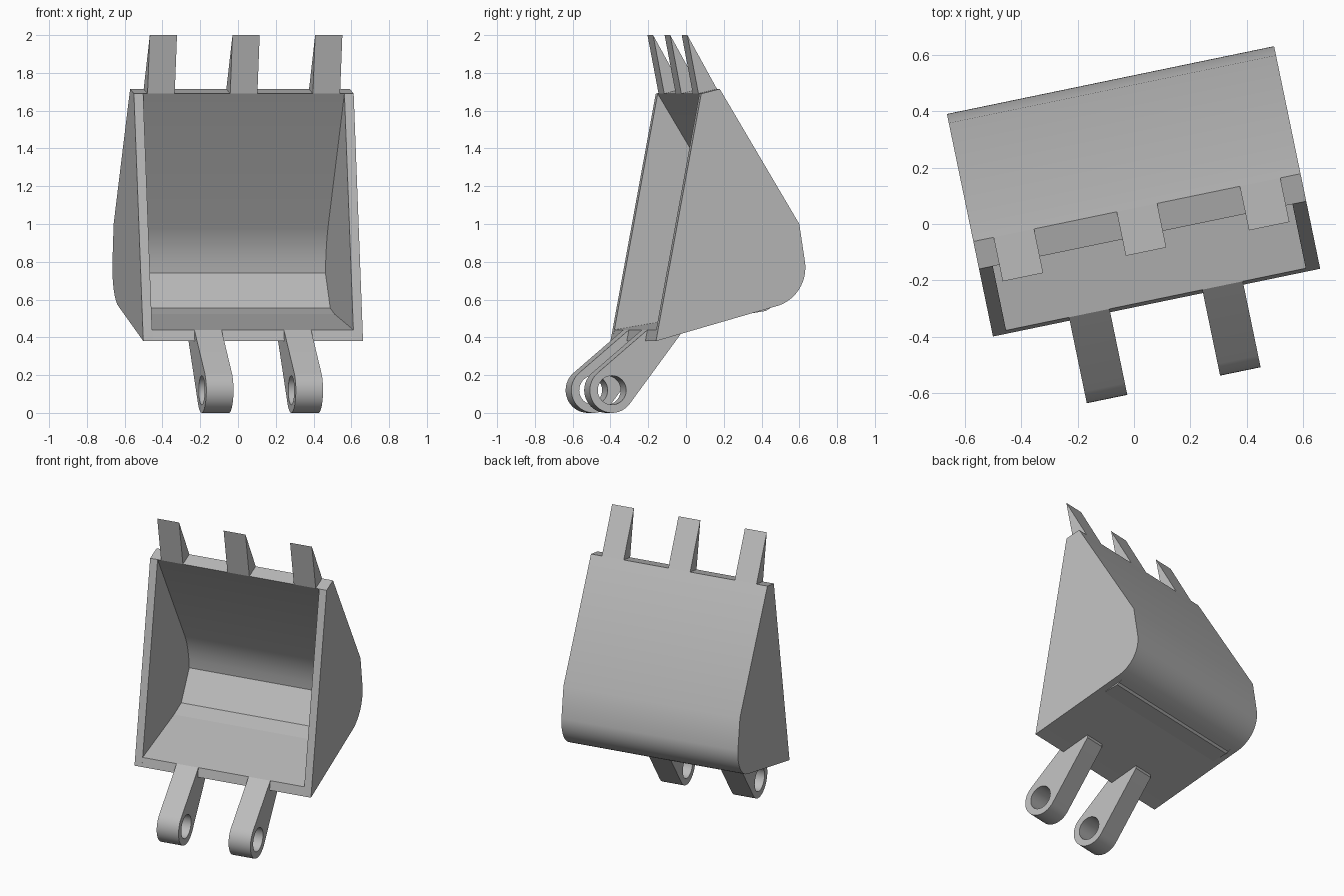
import bpy, bmesh, math

if "Cube" in bpy.data.objects:
    bpy.data.objects.remove(bpy.data.objects["Cube"], do_unlink=True)

TURN = math.radians(11.7)   # whole bucket is turned about z
MID = 0.022                 # centre of the bucket across its width
HALF = 0.594                # half of the outer width
WALL = 0.05                 # side panel thickness
RIB = 0.147                 # width of teeth and lugs

steel = bpy.data.materials.new("grey_steel")
steel.use_nodes = True
grey = (0.5, 0.5, 0.5, 1)
steel.diffuse_color = grey
steel.node_tree.nodes["Principled BSDF"].inputs["Base Color"].default_value = grey


def extrude_profile(name, loops, centre, width):
    """Fill closed (depth, height) loops, inner loops being holes, and extrude across the width."""
    bm = bmesh.new()
    left = centre - width / 2
    for loop in loops:
        verts = [bm.verts.new((left, d, h)) for d, h in loop]
        for a, b in zip(verts, verts[1:] + verts[:1]):
            bm.edges.new((a, b))
    bmesh.ops.triangle_fill(bm, edges=bm.edges[:], use_beauty=True)
    grown = bmesh.ops.extrude_face_region(bm, geom=bm.faces[:], use_keep_orig=True)
    moved = [g for g in grown["geom"] if isinstance(g, bmesh.types.BMVert)]
    bmesh.ops.translate(bm, verts=moved, vec=(width, 0, 0))
    bmesh.ops.recalc_face_normals(bm, faces=bm.faces[:])
    bmesh.ops.dissolve_limit(bm, angle_limit=0.01, verts=bm.verts[:], edges=bm.edges[:])
    mesh = bpy.data.meshes.new(name)
    bm.to_mesh(mesh)
    bm.free()
    mesh.materials.append(steel)
    obj = bpy.data.objects.new(name, mesh)
    obj.rotation_euler.z = TURN
    bpy.context.collection.objects.link(obj)
    bpy.ops.object.select_all(action="DESELECT")
    obj.select_set(True)
    bpy.context.view_layer.objects.active = obj
    bpy.ops.object.shade_smooth_by_angle(angle=math.radians(25))
    return obj


def arc(centre, radius, start, end, steps):
    angles = [math.radians(start + (end - start) * i / steps) for i in range(steps + 1)]
    return [(centre[0] + radius * math.cos(a), centre[1] + radius * math.sin(a)) for a in angles]


# Outer outline from the bottom lip, round the heel, to the top lip
heel = arc((0.305, 0.77), 0.213, 12, -78, 14)[::-1]
outer = [(-0.29, 0.38)] + heel + [(0.485, 1.0), (0.055, 1.715)]
inner = [(-0.045, 1.69), (0.385, 0.98), (0.413, 0.92), (0.432, 0.86),
         (0.444, 0.80), (0.45, 0.74), (0.315, 0.54), (-0.278, 0.44)]

# Bent plate forming floor, heel and back
extrude_profile("bent_shell", [outer + inner], MID, 2 * (HALF - WALL))

# Side panels
for side, sign in (("left", 1), ("right", -1)):
    extrude_profile(side + "_side_panel", [outer + inner[:1]],
                    MID + sign * (HALF - WALL / 2), WALL)

# Digging teeth on the top lip
tooth = [(-0.045, 1.69), (0.055, 1.715), (-0.105, 2.0)]
for label, offset in (("right", -0.447), ("middle", 0), ("left", 0.447)):
    extrude_profile(label + "_tooth", [tooth], MID + offset, RIB)

# Mounting lugs with pin holes below the bottom lip
pin = (-0.47, 0.12)
lug = arc(pin, 0.12, 130, 323, 24) + [(-0.1, 0.415), (-0.1, 0.44), (-0.278, 0.44)]
hole = arc(pin, 0.077, 0, 360, 32)[:-1]
for label, offset in (("right", -0.242), ("left", 0.242)):
    extrude_profile(label + "_mounting_lug", [lug, hole], MID + offset, RIB)
